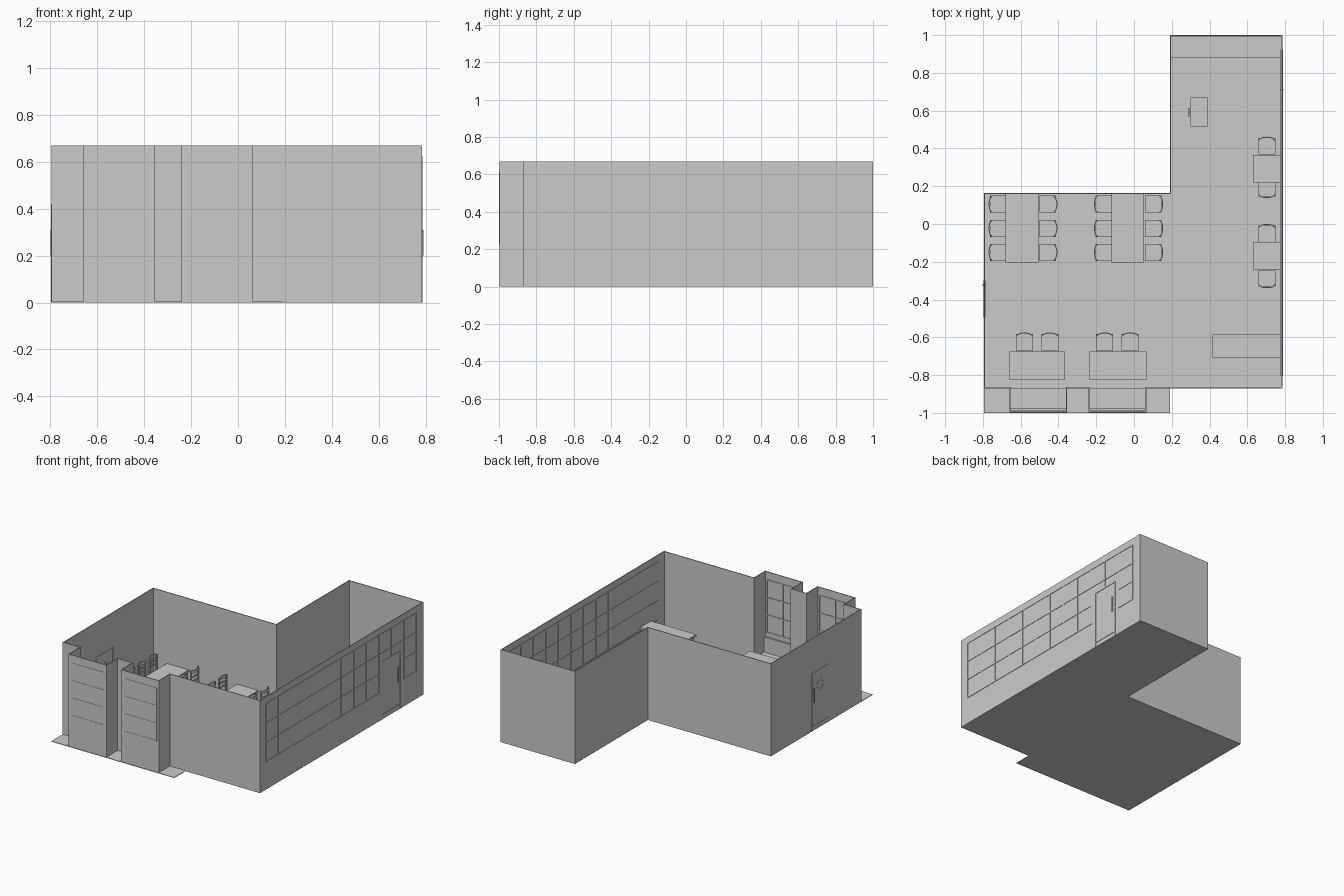
import bpy, bmesh, math
from mathutils import Matrix, Vector

if "Cube" in bpy.data.objects:
    bpy.data.objects.remove(bpy.data.objects["Cube"])

H, T = 0.67, 0.006
XL, XR, YF, YB = -0.795, 0.785, -0.87, 1.0
BAYS = [(-0.66, -0.355), (-0.24, 0.065)]


def add_box(bm, x0, x1, y0, y1, z0, z1):
    m = Matrix.Translation(((x0 + x1) / 2, (y0 + y1) / 2, (z0 + z1) / 2)) @ \
        Matrix.Diagonal((x1 - x0, y1 - y0, z1 - z0, 1))
    bmesh.ops.create_cube(bm, size=1, matrix=m)


def finish(bm, name):
    me = bpy.data.meshes.new(name)
    bm.to_mesh(me)
    bm.free()
    ob = bpy.data.objects.new(name, me)
    bpy.context.collection.objects.link(ob)
    return ob


def boxes(name, *dims):
    bm = bmesh.new()
    for d in dims:
        add_box(bm, *d)
    return finish(bm, name)


# Floor: dining room, rear wing and the strip under the bays
boxes("floor", (XL, XR, YF, 0.165, 0, 0.004), (0.19, XR, 0.165, YB, 0, 0.004),
      (XL, 0.19, -1.0, YF, 0, 0.004))

# Walls: one outline with two bays, raised and thickened inward
path = [(XL, YF)]
for a, b in BAYS:
    path += [(a, YF), (a, -0.998), (b, -0.998), (b, YF)]
path += [(XR, YF), (XR, YB), (0.19, YB), (0.19, 0.165), (XL, 0.165)]
bm = bmesh.new()
low = [bm.verts.new((x, y, 0)) for x, y in path]
top = [bm.verts.new((x, y, H)) for x, y in path]
for i in range(len(path)):
    j = (i + 1) % len(path)
    bm.faces.new((low[i], low[j], top[j], top[i]))
walls = finish(bm, "walls")
sol = walls.modifiers.new("thickness", 'SOLIDIFY')
sol.thickness, sol.offset, sol.use_even_offset = T, -1, True


# Window bars on the long right wall, leaving out the doorway
Y0, STEP, Z0, Z1, DOOR_Z = -0.8, 0.1433, 0.2, 0.62, 0.42
xa, xb, w = XR - T - 0.003, XR + 0.003, 0.004
bars = []
for i in range(13):
    y = Y0 + i * STEP
    bars.append((xa, xb, y - w, y + w, DOOR_Z if i == 10 else Z0, Z1))
for k in range(4):
    z = Z0 + k * (Z1 - Z0) / 3
    spans = [(0, 12)] if z > DOOR_Z else [(0, 9), (11, 12)]
    for a, b in spans:
        bars.append((xa, xb, Y0 + a * STEP, Y0 + b * STEP, z - w, z + w))
boxes("side_window_frames", *bars)

# Bay windows, two columns by three rows
for a, b in BAYS:
    a, b = a + 0.03, b - 0.02
    ya, yb = -1.0, -0.988
    boxes("bay_window_frame",
          *[(x - w, x + w, ya, yb, 0.23, 0.61) for x in (a, (a + b) / 2, b)],
          *[(a, b, ya, yb, z - w, z + w) for z in (0.23, 0.357, 0.483, 0.61)])


# Doors: frame, kick plate and handle
def door(name, x, y0, y1, handle_y):
    xa, xb = x - 0.006, x + 0.006
    boxes(name, (xa, xb, y0, y0 + 0.008, 0, 0.42), (xa, xb, y1 - 0.008, y1, 0, 0.42),
          (xa, xb, y0, y1, 0.412, 0.42), (xa, xb, y0, y1, 0.03, 0.036),
          (x - 0.009, x + 0.009, handle_y - 0.004, handle_y + 0.004, 0.2, 0.31))


door("side_door", XR - T / 2, 0.53, 0.74, 0.71)
door("left_door", XL + T / 2, -0.495, -0.3, -0.325)
bpy.ops.mesh.primitive_torus_add(major_segments=24, minor_segments=6, major_radius=0.035,
                                 minor_radius=0.005, location=(XL + T / 2, -0.4, 0.31),
                                 rotation=(0, math.pi / 2, 0))
bpy.context.object.name = "round_door_window"


# Tables with four legs
def table(x0, x1, y0, y1, z=0.155):
    g, s = 0.01, 0.012
    legs = [(x, x + s, y, y + s, 0, z - 0.012)
            for x in (x0 + g, x1 - g - s) for y in (y0 + g, y1 - g - s)]
    boxes("table", (x0, x1, y0, y1, z - 0.012, z), *legs)


for t in [(-0.68, -0.505, -0.205, 0.158), (-0.12, 0.05, -0.205, 0.158),
          (-0.66, -0.365, -0.825, -0.675), (-0.235, 0.065, -0.825, -0.675),
          (0.63, 0.775, 0.22, 0.365), (0.63, 0.775, -0.24, -0.095)]:
    table(*t)

# Chair: seat, legs, posts and curved back rails
bm = bmesh.new()
add_box(bm, -0.045, 0.045, -0.045, 0.042, 0.083, 0.093)
for sx in (-1, 1):
    for y, z in ((-0.038, 0.085), (0.035, 0.205)):
        x = sx * 0.04
        add_box(bm, x - 0.004, x + 0.004, y - 0.004, y + 0.004, 0, z)
for z0, z1 in ((0.125, 0.137), (0.155, 0.167), (0.185, 0.208)):
    rings = []
    for i in range(9):
        u = -1 + i / 4
        y = 0.034 + 0.016 * (1 - abs(u) ** 3)
        rings.append([bm.verts.new((u * 0.045, y + dy, z))
                      for dy, z in ((-0.006, z0), (0, z0), (0, z1), (-0.006, z1))])
    for r, q in zip(rings, rings[1:]):
        for k in range(4):
            bm.faces.new((r[k], r[(k + 1) % 4], q[(k + 1) % 4], q[k]))
    bm.faces.new(rings[0])
    bm.faces.new(rings[-1])
bmesh.ops.recalc_face_normals(bm, faces=bm.faces)
chair_mesh = bpy.data.meshes.new("chair")
bm.to_mesh(chair_mesh)
bm.free()

Q = math.pi / 2
seats = [(x, y, r) for y in (0.105, -0.023, -0.15)
         for x, r in ((-0.72, Q), (-0.456, -Q), (-0.162, Q), (0.104, -Q))]
seats += [(x, -0.625, 0) for x in (-0.58, -0.445, -0.155, -0.02)]
seats += [(0.703, y, r) for y, r in ((0.412, 0), (0.187, 2 * Q), (-0.05, 0), (-0.29, 2 * Q))]
for x, y, r in seats:
    ob = bpy.data.objects.new("chair", chair_mesh)
    ob.location, ob.rotation_euler = (x, y, 0), (0, 0, r)
    bpy.context.collection.objects.link(ob)

# Bench seats inside the bays, with a slim backrest
for a, b in BAYS:
    boxes("bay_bench", (a + T, b - T, -0.99, YF, 0, 0.09),
          (a + T, b - T, -0.99, -0.978, 0.09, 0.2))

# Service counter, rear bench and host stand
boxes("counter", (0.425, 0.77, -0.7, -0.595, 0, 0.21), (0.415, 0.778, -0.71, -0.585, 0.21, 0.225))
boxes("rear_bench", (0.197, 0.778, 0.88, 0.993, 0, 0.1))
boxes("host_stand", (0.3, 0.39, 0.515, 0.67, 0.138, 0.155), (0.31, 0.385, 0.525, 0.66, 0, 0.138),
      (0.287, 0.293, 0.57, 0.615, 0.13, 0.138), (0.287, 0.31, 0.589, 0.596, 0.13, 0.138))
